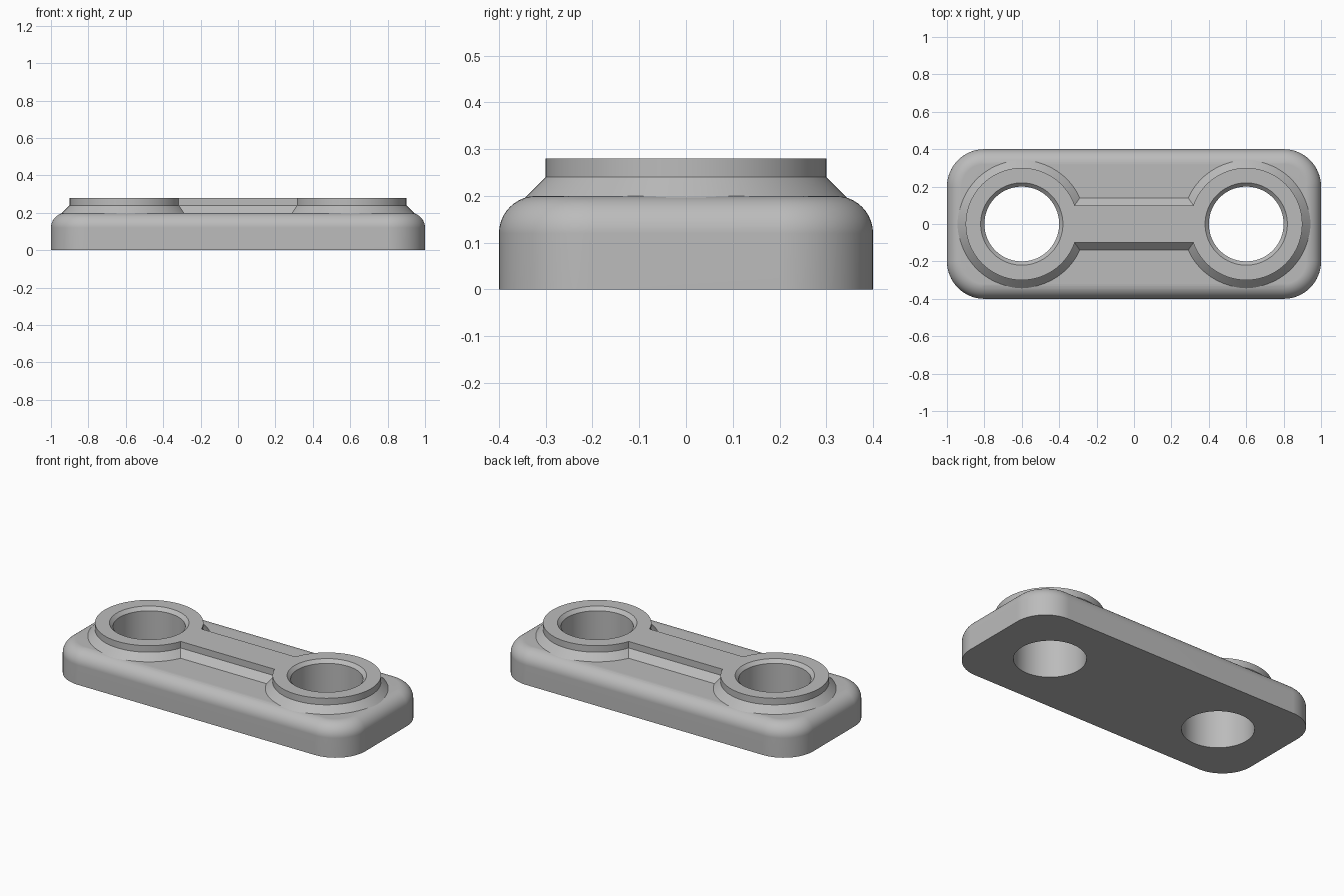
import bpy, bmesh
from math import sin, cos, pi, radians

cube = bpy.data.objects.get("Cube")
if cube:
    bpy.data.objects.remove(cube, do_unlink=True)

grey = bpy.data.materials.new("plain_grey")
grey.use_nodes = True
colour = (0.5, 0.5, 0.5, 1)
grey.diffuse_color = colour
grey.node_tree.nodes["Principled BSDF"].inputs["Base Color"].default_value = colour


def loft(name, rings):
    """Closed solid skinned through matching rings of points."""
    bm = bmesh.new()
    loops = [[bm.verts.new(p) for p in ring] for ring in rings]
    n = len(loops[0])
    for a, b in zip(loops, loops[1:]):
        for i in range(n):
            j = (i + 1) % n
            bm.faces.new((a[i], a[j], b[j], b[i]))
    bm.faces.new(loops[0])
    bm.faces.new(loops[-1])
    bmesh.ops.recalc_face_normals(bm, faces=bm.faces)
    mesh = bpy.data.meshes.new(name)
    bm.to_mesh(mesh)
    bm.free()
    mesh.materials.append(grey)
    obj = bpy.data.objects.new(name, mesh)
    bpy.context.collection.objects.link(obj)
    return obj


def turned(name, x, profile, sides=96):
    """Round solid about a vertical axis from (radius, height) pairs."""
    return loft(name, [[(x + r * cos(2 * pi * i / sides), r * sin(2 * pi * i / sides), z)
                        for i in range(sides)] for r, z in profile])


def rounded_rect(hx, hy, r, z, steps=16):
    points = []
    for k, (sx, sy) in enumerate([(1, 1), (-1, 1), (-1, -1), (1, -1)]):
        for i in range(steps + 1):
            a = pi / 2 * (k + i / steps)
            points.append((sx * (hx - r) + r * cos(a), sy * (hy - r) + r * sin(a), z))
    return points


def combine(target, other, operation):
    other.hide_render = True
    mod = target.modifiers.new(operation, 'BOOLEAN')
    mod.operation, mod.solver, mod.object = operation, 'EXACT', other
    bpy.context.view_layer.objects.active = target
    bpy.ops.object.modifier_apply(modifier=mod.name)
    bpy.data.objects.remove(other, do_unlink=True)


# Base plate with rounded corners and a rounded top rim
fillet, rim_steps = 0.08, 10
rings = [rounded_rect(1, 0.4, 0.2, 0)]
for i in range(rim_steps + 1):
    a = pi / 2 * i / rim_steps
    inset = fillet * (1 - cos(a))
    rings.append(rounded_rect(1 - inset, 0.4 - inset, 0.2 - inset, 0.12 + fillet * sin(a)))
plate = loft("link_plate", rings)

# Raised rib joining the two bosses
section = [(-0.18, 0.16), (-0.1, 0.24), (-0.1, 0.28), (0.1, 0.28), (0.1, 0.24), (0.18, 0.16)]
rib = loft("rib", [[(x, y, z) for y, z in section] for x in (-0.6, 0.6)])
combine(plate, rib, 'UNION')

# Collared bosses, then the chamfered through holes
for x in (-0.6, 0.6):
    boss = turned("boss", x, [(0.38, 0.16), (0.3, 0.24), (0.3, 0.28)])
    combine(plate, boss, 'UNION')
for x in (-0.6, 0.6):
    cutter = turned("hole_cutter", x, [(0.2, -0.1), (0.2, 0.26), (0.24, 0.3)])
    combine(plate, cutter, 'DIFFERENCE')

# Smooth curved surfaces, crisp machined edges
bpy.ops.object.select_all(action='DESELECT')
plate.select_set(True)
bpy.context.view_layer.objects.active = plate
bpy.ops.object.shade_smooth_by_angle(angle=radians(25))
weighted = plate.modifiers.new("even_normals", 'WEIGHTED_NORMAL')
weighted.keep_sharp = True
